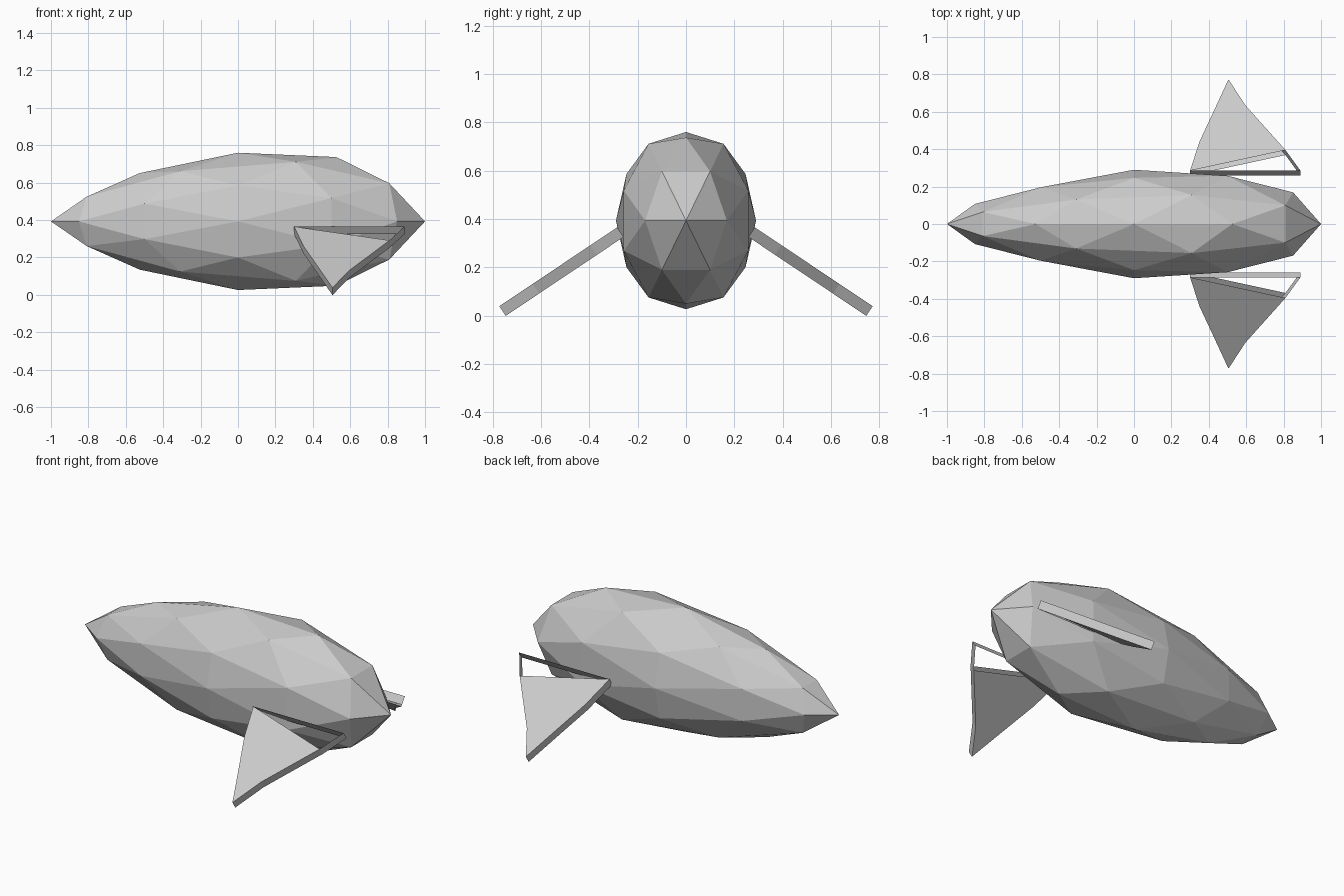
import bpy, bmesh
from mathutils import Vector

if "Cube" in bpy.data.objects:
    bpy.data.objects.remove(bpy.data.objects["Cube"])


def finish(bm, name):
    me = bpy.data.meshes.new(name)
    bm.to_mesh(me)
    bm.free()
    ob = bpy.data.objects.new(name, me)
    bpy.context.collection.objects.link(ob)
    return ob


# Body: 80-face icosphere with edge midpoints on the axes, stretched and tapered
bm = bmesh.new()
points = set()
for seed in [(1, 0, 0), (.8507, .5257, 0), (.8090, .3090, .5)]:
    for k in range(3):
        p = seed[k:] + seed[:k]
        for sx in (-1, 1):
            for sy in (-1, 1):
                for sz in (-1, 1):
                    points.add((p[0] * sx + 0.0, p[1] * sy + 0.0, p[2] * sz + 0.0))
for p in sorted(points):
    bm.verts.new(p)
bmesh.ops.convex_hull(bm, input=bm.verts[:])
for v in bm.verts:
    x = v.co.x
    taper = 1 + .275 * x - .13 * x * x - .05 * x ** 3
    v.co = (x, v.co.y * .29 * taper, .393 + v.co.z * .367 * taper)
bmesh.ops.recalc_face_normals(bm, faces=bm.faces[:])
finish(bm, "body")

# Fins: slanted plates, with an open triangular slot beside the root wall
# outline is (x, sideways distance from the root)
outline = [(.30, 0), (.35, .155), (.425, .315), (.505, .488),
           (.595, .35), (.81, .11), (.89, 0)]


def fin(side, name):
    bm = bmesh.new()
    normal = Vector((0, .556, .831)) * .024

    def ring(sign):
        out = []
        for x, d in outline:
            p = Vector((x, .272 + d, .345 - d * .669)) + normal * sign
            out.append(bm.verts.new((p.x, p.y * side, p.z)))
        return out

    top, bottom = ring(1), ring(-1)
    n = len(outline)
    # rim walls all round
    for i in range(n):
        j = (i + 1) % n
        q = [top[i], bottom[i], bottom[j], top[j]]
        bm.faces.new(q if side < 0 else q[::-1])
    # plates stop short of the rear root corner
    upper, lower = top[:-1], bottom[:-1]
    bm.faces.new(upper[::-1] if side > 0 else upper)
    bm.faces.new(lower if side > 0 else lower[::-1])
    bmesh.ops.triangulate(bm, faces=[f for f in bm.faces if len(f.verts) > 4])
    bmesh.ops.recalc_face_normals(bm, faces=bm.faces[:])
    finish(bm, name)


fin(1, "fin_back")
fin(-1, "fin_front")
